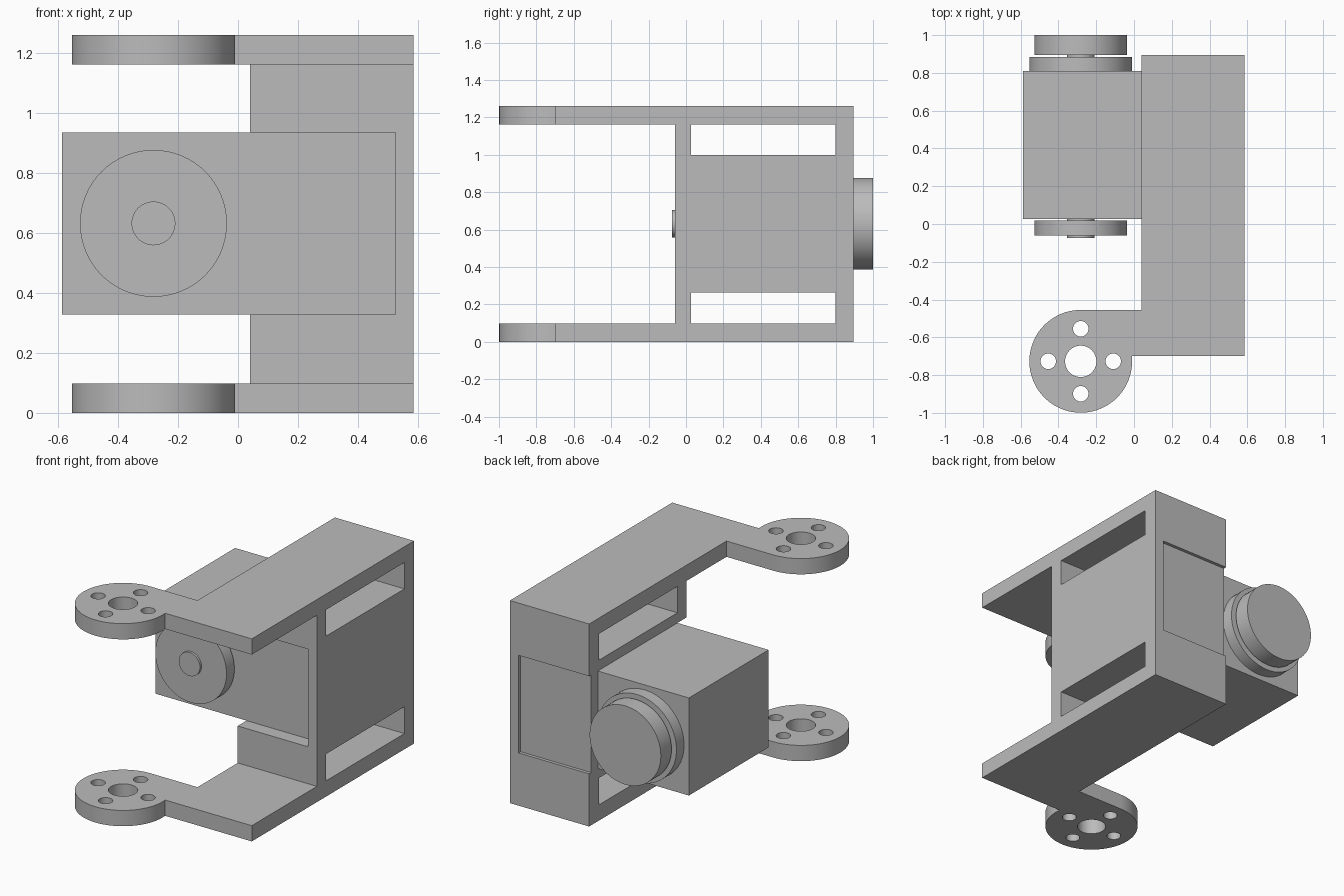
import bpy, bmesh, math
from math import sin, cos, radians
from mathutils import Matrix

cube = bpy.data.objects.get("Cube")
if cube:
    bpy.data.objects.remove(cube, do_unlink=True)

grey = bpy.data.materials.new("plain grey")
grey.use_nodes = True
colour = (0.5, 0.5, 0.5, 1)
grey.diffuse_color = colour
grey.node_tree.nodes["Principled BSDF"].inputs["Base Color"].default_value = colour

HEIGHT, PLATE = 1.26, 0.098
AXIS_X, AXIS_Z = -0.282, 0.632
EAR_Y, EAR_R = -0.727, 0.272


def finish(name, bm):
    bmesh.ops.recalc_face_normals(bm, faces=bm.faces)
    mesh = bpy.data.meshes.new(name)
    bm.to_mesh(mesh)
    bm.free()
    mesh.materials.append(grey)
    obj = bpy.data.objects.new(name, mesh)
    bpy.context.collection.objects.link(obj)
    return obj


def box(name, x, y, z):
    bm = bmesh.new()
    bmesh.ops.create_cube(bm, size=1)
    for v in bm.verts:
        v.co = [lo + (c + 0.5) * (hi - lo) for c, (lo, hi) in zip(v.co, (x, y, z))]
    return finish(name, bm)


def cylinder(name, radius, lo, hi, axis, a, b, sides=64):
    """Cylinder from lo to hi: along y at (x=a, z=b), or along z at (x=a, y=b)."""
    mid = (lo + hi) / 2
    if axis == "y":
        place = Matrix.Translation((a, mid, b)) @ Matrix.Rotation(radians(90), 4, "X")
    else:
        place = Matrix.Translation((a, b, mid))
    bm = bmesh.new()
    bmesh.ops.create_cone(bm, cap_ends=True, segments=sides, radius1=radius,
                          radius2=radius, depth=hi - lo, matrix=place)
    return finish(name, bm)


def smooth(obj):
    bpy.ops.object.select_all(action="DESELECT")
    obj.select_set(True)
    bpy.context.view_layer.objects.active = obj
    bpy.ops.object.shade_smooth_by_angle(angle=radians(30))


def cut(obj, cutters):
    bpy.context.view_layer.objects.active = obj
    for c in cutters:
        c.hide_render = True
        mod = obj.modifiers.new("cut", "BOOLEAN")
        mod.operation, mod.solver, mod.object = "DIFFERENCE", "EXACT", c
        bpy.ops.object.modifier_apply(modifier=mod.name)
        bpy.data.objects.remove(c, do_unlink=True)


# Bracket: plan outline with a rounded ear, extruded to full height
start, end, steps = 90, 365.7, 60
angles = [radians(start + (end - start) * i / steps) for i in range(steps + 1)]
outline = [(AXIS_X + EAR_R * cos(t), EAR_Y + EAR_R * sin(t)) for t in angles]
outline += [(0.585, -0.7), (0.585, 0.895), (0.04, 0.895), (0.04, EAR_Y + EAR_R)]
bm = bmesh.new()
base = bm.faces.new([bm.verts.new((x, y, 0)) for x, y in outline])
top = bmesh.ops.extrude_face_region(bm, geom=[base])["geom"]
bmesh.ops.translate(bm, vec=(0, 0, HEIGHT),
                    verts=[g for g in top if isinstance(g, bmesh.types.BMVert)])
bracket = finish("bracket", bm)

# Bracket openings: fork mouth, side windows, motor pocket and ear holes
cutters = [
    box("mouth_cutter", (-1, 1), (-1.2, -0.06), (PLATE, HEIGHT - PLATE)),
    box("lower_window_cutter", (-1, 1), (0.027, 0.8), (PLATE, 0.265)),
    box("upper_window_cutter", (-1, 1), (0.027, 0.8), (0.998, HEIGHT - PLATE)),
    box("pocket_cutter", (-0.1, 0.525), (-0.2, 1.1), (0.328, 0.935)),
    cylinder("ear_bore_cutter", 0.083, -0.1, 1.4, "z", AXIS_X, EAR_Y, 48),
]
for i in range(4):
    t = radians(90 * i)
    cutters.append(cylinder("ear_hole_cutter", 0.041, -0.1, 1.4, "z",
                            AXIS_X + 0.172 * cos(t), EAR_Y + 0.172 * sin(t), 32))
cut(bracket, cutters)
smooth(bracket)

# Motor body and the rear cover that fills the bracket pocket
box("motor_body", (-0.587, 0.525), (0.027, 0.81), (0.328, 0.935))
box("rear_cover", (0.04, 0.525), (0.81, 0.875), (0.328, 0.935))

# Shaft and horns on the motor axis
for name, radius, lo, hi in (
        ("motor_shaft", 0.073, -0.075, 0.95),
        ("front_horn", 0.245, -0.06, 0.018),
        ("rear_collar", 0.272, 0.81, 0.885),
        ("rear_horn", 0.245, 0.895, 1.0)):
    smooth(cylinder(name, radius, lo, hi, "y", AXIS_X, AXIS_Z))
